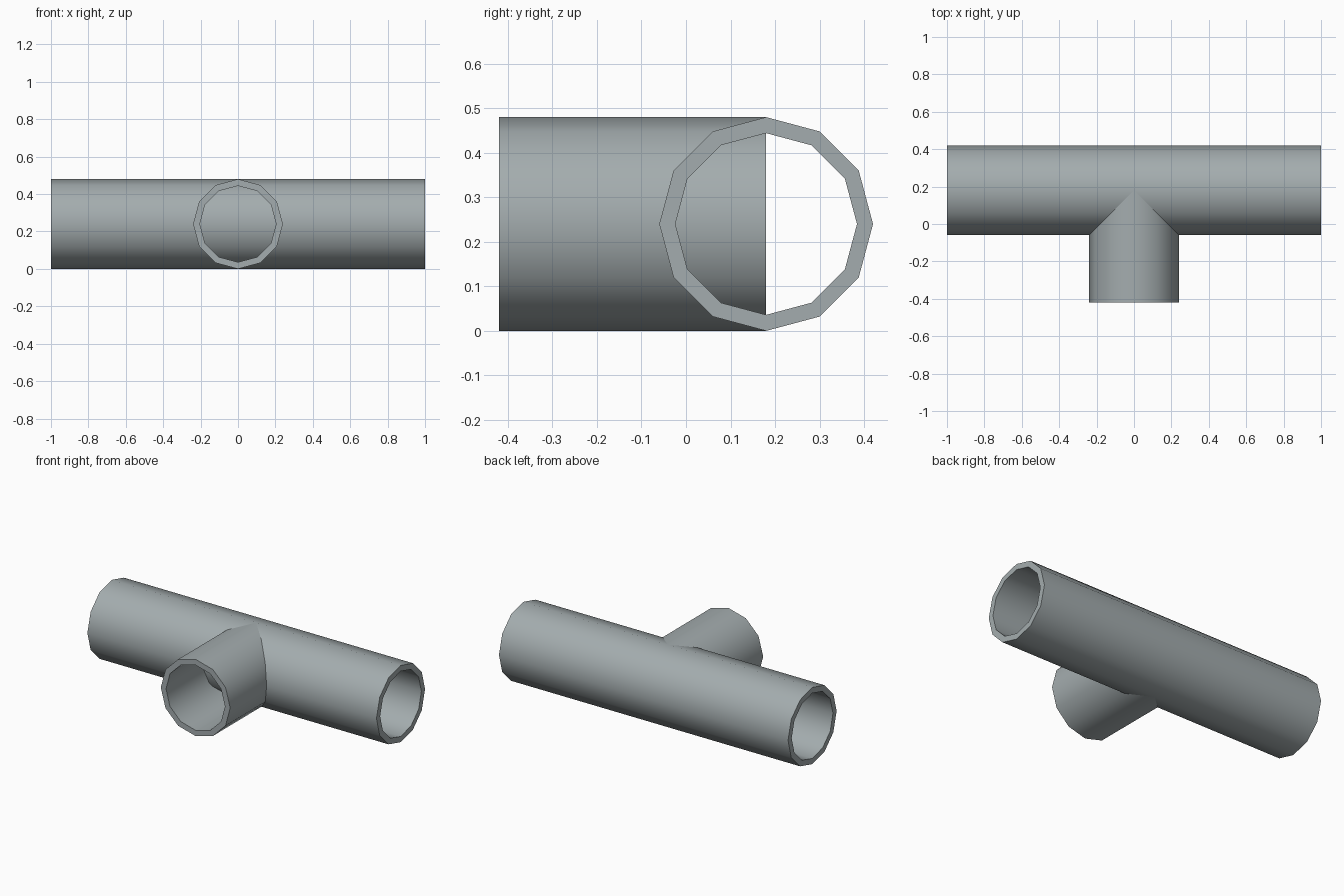
import bpy
import bmesh
from math import radians, pi
from mathutils import Matrix, Vector

cube = bpy.data.objects.get("Cube")
if cube:
    bpy.data.objects.remove(cube, do_unlink=True)

SIDES = 12
OUTER, INNER = 0.24, 0.204
AXIS = Vector((0, 0.18, OUTER))

metal = bpy.data.materials.new("grey_metal")
metal.use_nodes = True
colour = (0.37, 0.415, 0.425, 1)
metal.diffuse_color = colour
metal.node_tree.nodes["Principled BSDF"].inputs["Base Color"].default_value = colour


def tube(name, start, end, along):
    """Hollow tube with flat end rings; a corner of the profile points up."""
    bm = bmesh.new()
    up = Vector((0, 0, 1))
    rings = []
    # Profile order: outer start, outer end, inner end, inner start
    for radius, dist in ((OUTER, start), (OUTER, end), (INNER, end), (INNER, start)):
        ring = []
        for i in range(SIDES):
            turn = Matrix.Rotation(2 * pi * i / SIDES, 3, along)
            ring.append(bm.verts.new(AXIS + along * dist + turn @ up * radius))
        rings.append(ring)
    for k in range(4):
        a, b = rings[k], rings[(k + 1) % 4]
        for i in range(SIDES):
            j = (i + 1) % SIDES
            bm.faces.new((a[i], a[j], b[j], b[i]))
    bmesh.ops.recalc_face_normals(bm, faces=bm.faces)
    mesh = bpy.data.meshes.new(name)
    bm.to_mesh(mesh)
    bm.free()
    mesh.materials.append(metal)
    obj = bpy.data.objects.new(name, mesh)
    bpy.context.collection.objects.link(obj)
    bpy.ops.object.select_all(action='DESELECT')
    obj.select_set(True)
    bpy.context.view_layer.objects.active = obj
    bpy.ops.object.shade_smooth_by_angle(angle=radians(40))
    return obj


# Long pipe from side to side, and the branch that runs into its middle
tube("main_pipe", -1, 1, Vector((1, 0, 0)))
tube("branch_pipe", 0, 0.6, Vector((0, -1, 0)))
